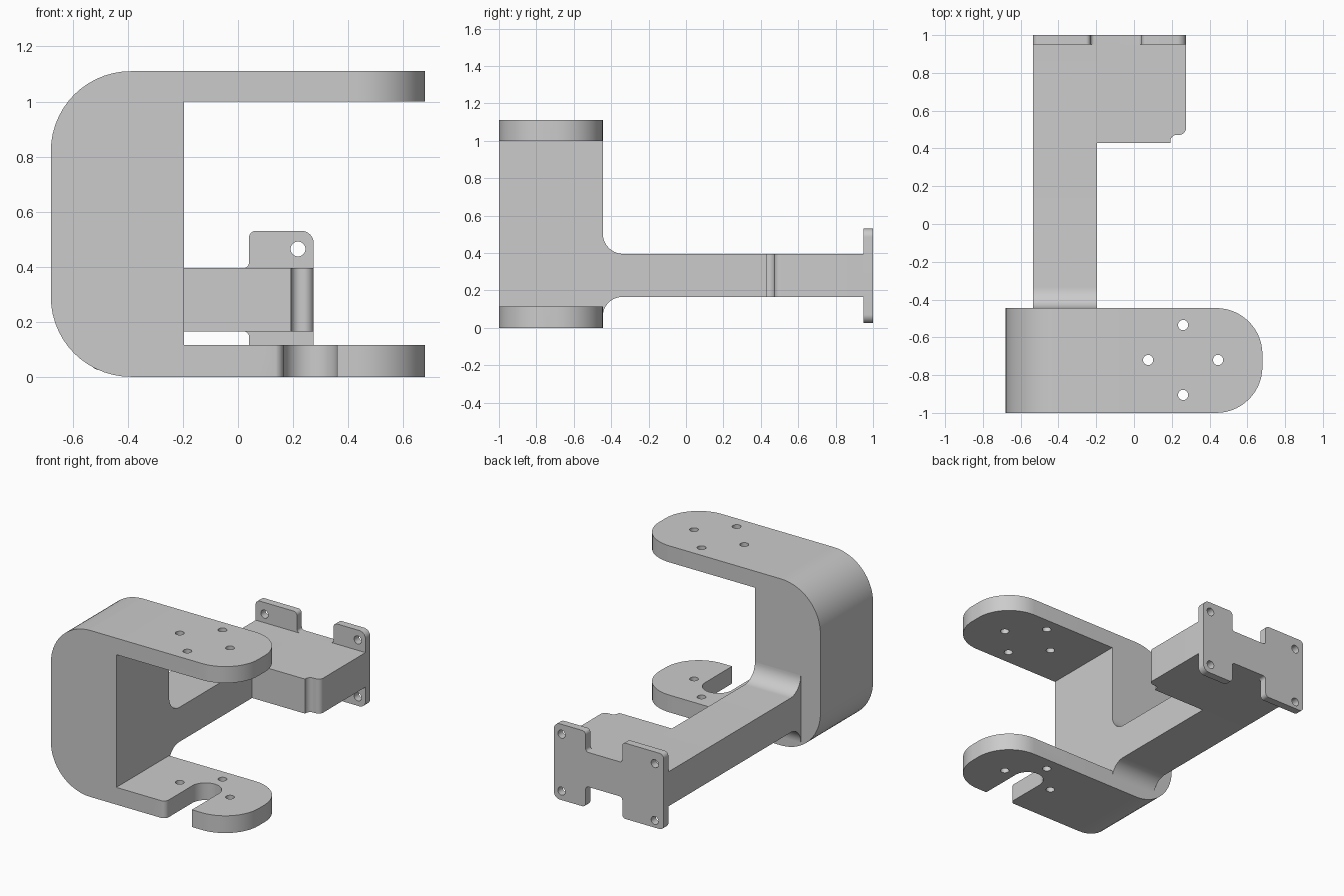
import bpy
import bmesh
import math
from mathutils import Vector

if "Cube" in bpy.data.objects:
    bpy.data.objects.remove(bpy.data.objects["Cube"], do_unlink=True)

GREY = (0.6, 0.6, 0.6, 1)
grey = bpy.data.materials.new("plain_grey")
grey.use_nodes = True
grey.diffuse_color = GREY
grey.node_tree.nodes["Principled BSDF"].inputs["Base Color"].default_value = GREY


def rounded(corners, steps=14):
    """Outline through (u, v, radius) corners with each corner filleted."""
    outline = []
    for i, (u, v, r) in enumerate(corners):
        p = Vector((u, v))
        if r == 0:
            outline.append(p)
            continue
        a = (Vector(corners[i - 1][:2]) - p).normalized()
        b = (Vector(corners[(i + 1) % len(corners)][:2]) - p).normalized()
        half = a.angle(b) / 2
        centre = p + (a + b).normalized() * r / math.sin(half)
        t = r / math.tan(half)
        start, end = (p + a * t - centre) / r, (p + b * t - centre) / r
        outline += [centre + start.slerp(end, k / steps).normalized() * r for k in range(steps + 1)]
    return outline


def circle(u, v, r, n=32):
    return [Vector((u + r * math.cos(math.tau * k / n), v + r * math.sin(math.tau * k / n)))
            for k in range(n)]


def prism(name, outline, plane, lo, hi):
    """Extrude an outline drawn in the xy, xz or yz plane from lo to hi."""
    place = {"xy": lambda p, d: (p.x, p.y, d),
             "xz": lambda p, d: (p.x, d, p.y),
             "yz": lambda p, d: (d, p.x, p.y)}[plane]
    bm = bmesh.new()
    face = bm.faces.new([bm.verts.new(place(p, lo)) for p in outline])
    ext = bmesh.ops.extrude_face_region(bm, geom=[face])
    shift = Vector(place(Vector((0, 0)), hi - lo))
    bmesh.ops.translate(bm, vec=shift, verts=[g for g in ext["geom"] if isinstance(g, bmesh.types.BMVert)])
    bmesh.ops.recalc_face_normals(bm, faces=bm.faces)
    mesh = bpy.data.meshes.new(name)
    bm.to_mesh(mesh)
    bm.free()
    mesh.materials.append(grey)
    obj = bpy.data.objects.new(name, mesh)
    bpy.context.collection.objects.link(obj)
    return obj


def combine(obj, tool, operation="DIFFERENCE"):
    """Apply a boolean and discard the tool."""
    mod = obj.modifiers.new("cut", "BOOLEAN")
    mod.operation, mod.object, mod.solver = operation, tool, "EXACT"
    bpy.context.view_layer.objects.active = obj
    bpy.ops.object.modifier_apply(modifier=mod.name)
    bpy.data.objects.remove(tool, do_unlink=True)


# C-shaped frame: side profile trimmed by a plan with a rounded free end
BACK = -0.445
frame = prism("clamp_frame", rounded([
    (-0.68, 0, 0.29), (0.68, 0, 0), (0.68, 0.115, 0), (-0.197, 0.115, 0),
    (-0.197, 1, 0), (0.68, 1, 0), (0.68, 1.11, 0), (-0.68, 1.11, 0.29)]), "xz", -1, BACK)
plan = prism("plan_trim", rounded([
    (-0.9, -1.1, 0), (0, -1.1, 0), (0, -1, 0), (0.68, -1, 0.245), (0.68, BACK, 0.245),
    (0, BACK, 0), (0, -0.3, 0), (-0.9, -0.3, 0)]), "xy", -0.2, 1.3)
combine(frame, plan, "INTERSECT")

# Front-opening slot in the lower arm
slot = prism("slot_cutter", rounded([
    (0.36, -1.1, 0), (0.36, -0.62, 0.097), (0.165, -0.62, 0.097),
    (0.165, -1.001, 0.035), (0, -1.001, 0), (0, -1.1, 0)]), "xy", -0.1, 0.5)
combine(frame, slot)

# Four screw holes through the arms
for dx, dy in ((1, 0), (-1, 0), (0, 1), (0, -1)):
    combine(frame, prism("hole_cutter", circle(0.26 + 0.185 * dx, -0.72 + 0.185 * dy, 0.027),
                         "xy", -0.1, 1.3))

# Long beam with filleted root
LOW, HIGH, PLATE = 0.165, 0.395, 0.95
beam = prism("rear_beam", rounded([
    (BACK - 0.005, 0.06, 0), (BACK, 0.06, 0), (BACK, LOW, 0.105), (PLATE, LOW, 0),
    (PLATE, HIGH, 0), (BACK, HIGH, 0.11), (BACK, 0.505, 0), (BACK - 0.005, 0.505, 0)]),
    "yz", -0.535, -0.197)

# Wide block at the rear with a stepped corner
block = prism("rear_block", rounded([
    (-0.197, 0.43, 0), (0.192, 0.43, 0), (0.192, 0.472, 0.035), (0.275, 0.472, 0.035),
    (0.275, PLATE, 0), (-0.197, PLATE, 0)]), "xy", LOW, HIGH)

# Mounting plate with four tabs
plate = prism("mounting_plate", rounded([
    (-0.535, 0.025, 0.03), (-0.23, 0.025, 0.025), (-0.23, LOW, 0.02), (0.04, LOW, 0.02),
    (0.04, 0.025, 0.025), (0.275, 0.025, 0.045), (0.275, 0.53, 0.045), (0.04, 0.53, 0.025),
    (0.04, HIGH, 0.02), (-0.23, HIGH, 0.02), (-0.23, 0.53, 0.025), (-0.535, 0.53, 0.03)]),
    "xz", PLATE, 1)
for x, z in ((0.218, 0.464), (0.218, 0.085), (-0.47, 0.452), (-0.47, 0.073)):
    combine(plate, prism("hole_cutter", circle(x, z, 0.027), "xz", 0.9, 1.1))

# Smooth the curved walls and keep the edges crisp
for obj in (frame, beam, block, plate):
    bpy.ops.object.select_all(action="DESELECT")
    obj.select_set(True)
    bpy.context.view_layer.objects.active = obj
    bpy.ops.object.shade_smooth_by_angle(angle=math.radians(30))
